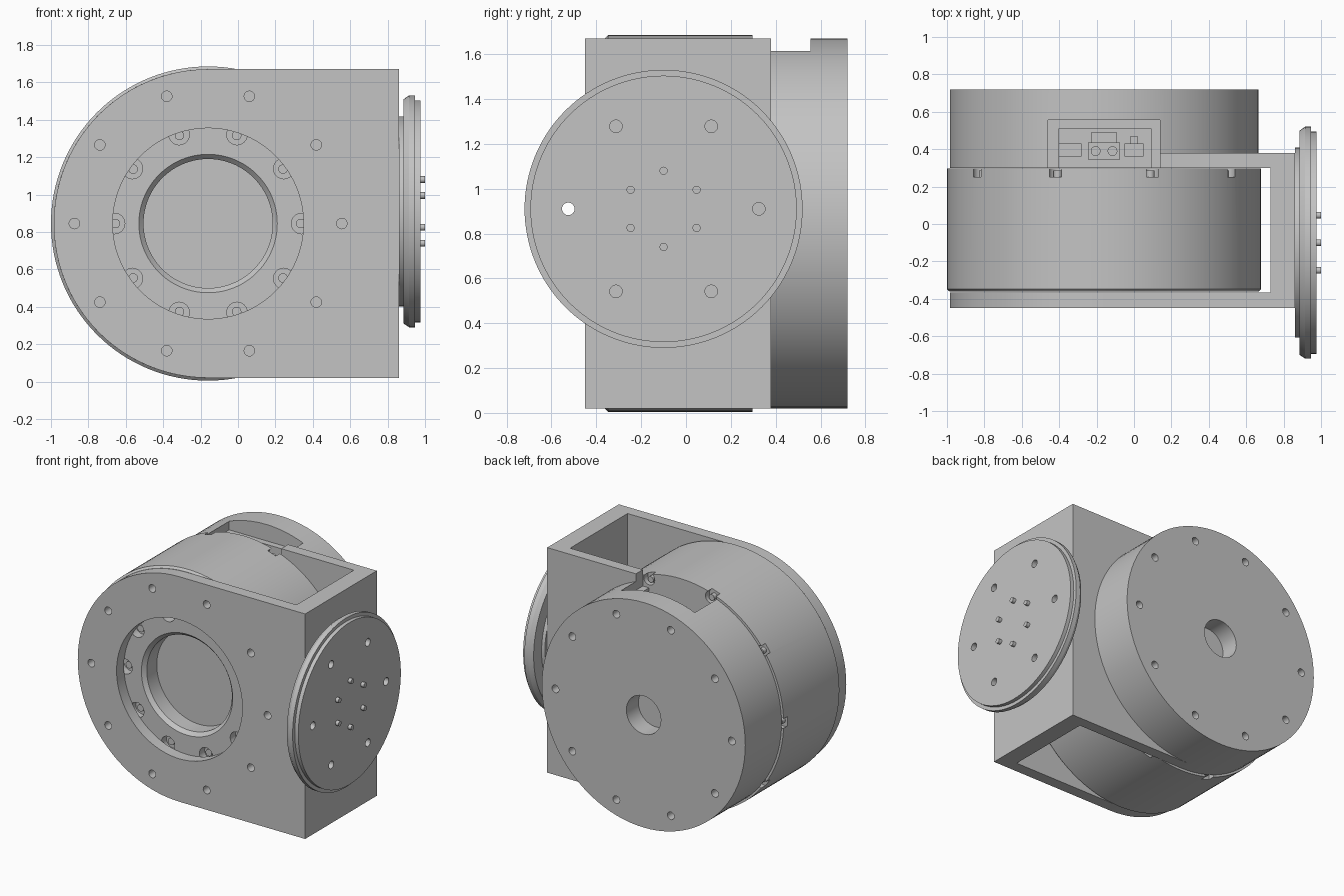
import bpy
import bmesh
from math import cos, sin, pi, radians

if "Cube" in bpy.data.objects:
    bpy.data.objects.remove(bpy.data.objects["Cube"], do_unlink=True)

grey = bpy.data.materials.new("machined grey")
grey.use_nodes = True
grey.diffuse_color = (0.55, 0.55, 0.55, 1)
grey.node_tree.nodes["Principled BSDF"].inputs["Base Color"].default_value = (0.55, 0.55, 0.55, 1)

CX, CZ = -0.16, 0.845      # main axis, along y
FY, FZ = -0.10, 0.91       # output flange axis, along x
TENTHS = [i * pi / 5 for i in range(10)]
SIXTHS = [i * pi / 3 for i in range(6)]


def lathe(bm, profile, axis, u, v, n=96):
    """Revolve (radius, position) points about a y or x axis and cap both ends."""
    rings = []
    for r, a in profile:
        ring = []
        for i in range(n):
            t = 2 * pi * i / n
            p, q = u + r * cos(t), v + r * sin(t)
            ring.append(bm.verts.new((p, a, q) if axis == "Y" else (a, p, q)))
        rings.append(ring)
    for lo, hi in zip(rings, rings[1:]):
        for i in range(n):
            j = (i + 1) % n
            bm.faces.new((lo[i], lo[j], hi[j], hi[i]))
    bm.faces.new(rings[0])
    bm.faces.new(rings[-1])


def rod(bm, r, a, b, axis, u, v, n=24):
    lathe(bm, [(r, a), (r, b)], axis, u, v, n)


def circle_of_rods(bm, angles, ring, r, a, b, axis, u, v):
    for t in angles:
        rod(bm, r, a, b, axis, u + ring * cos(t), v + ring * sin(t))


def box(bm, x0, x1, y0, y1, z0, z1):
    for vert in bmesh.ops.create_cube(bm, size=1)["verts"]:
        c = vert.co
        vert.co = ((x0 + x1) / 2 + c.x * (x1 - x0), (y0 + y1) / 2 + c.y * (y1 - y0),
                   (z0 + z1) / 2 + c.z * (z1 - z0))


def make(name, bm):
    bmesh.ops.recalc_face_normals(bm, faces=bm.faces)
    mesh = bpy.data.meshes.new(name)
    bm.to_mesh(mesh)
    bm.free()
    mesh.materials.append(grey)
    obj = bpy.data.objects.new(name, mesh)
    bpy.context.collection.objects.link(obj)
    return obj


def carve(obj, bm):
    """Subtract a cutter mesh and apply the result."""
    cutter = make("cutter", bm)
    cutter.hide_render = True
    mod = obj.modifiers.new("carve", "BOOLEAN")
    mod.operation, mod.solver, mod.object = "DIFFERENCE", "EXACT", cutter
    bpy.context.view_layer.objects.active = obj
    bpy.ops.object.modifier_apply(modifier=mod.name)
    bpy.data.objects.remove(cutter, do_unlink=True)


def cable_slot(obj):
    bm = bmesh.new()
    box(bm, -0.46, 0.14, 0.25, 0.555, 1.55, 1.9)
    carve(obj, bm)
    bm = bmesh.new()
    box(bm, -0.40, 0.09, 0.25, 0.51, 1.40, 1.6)
    carve(obj, bm)


# Bracket: rounded profile extruded front to back, then hollowed
bm = bmesh.new()
arc = [pi / 2 + pi * i / 48 for i in range(49)]
outline = [(CX + 0.825 * cos(t), CZ + 0.825 * sin(t)) for t in arc]
outline += [(0.86, 0.02), (0.86, 1.67)]
front = bm.faces.new([bm.verts.new((x, -0.45, z)) for x, z in outline])
back = bmesh.ops.extrude_face_region(bm, geom=[front])["geom"]
bmesh.ops.translate(bm, vec=(0, 0.83, 0),
                    verts=[g for g in back if isinstance(g, bmesh.types.BMVert)])
bracket = make("bracket", bm)
bm = bmesh.new()
box(bm, -1.2, 0.73, -0.365, 0.30, -0.2, 1.9)
carve(bracket, bm)
bm = bmesh.new()
rod(bm, 0.51, -0.5, -0.33, "Y", CX, CZ, 96)
circle_of_rods(bm, TENTHS, 0.715, 0.028, -0.5, -0.33, "Y", CX, CZ)
carve(bracket, bm)
cable_slot(bracket)

# Motor drum with central recess, front counterbores and rear rim notches
bm = bmesh.new()
lathe(bm, [(0.345, -0.22), (0.345, -0.335), (0.37, -0.362), (0.825, -0.362),
           (0.84, -0.348), (0.84, 0.297)], "Y", CX, CZ, 128)
motor = make("motor_drum", bm)
bm = bmesh.new()
circle_of_rods(bm, TENTHS, 0.50, 0.055, -0.4, -0.30, "Y", CX, CZ)
circle_of_rods(bm, TENTHS, 0.81, 0.045, 0.25, 0.35, "Y", CX, CZ)
carve(motor, bm)

# Screw heads seated in the counterbores and notches
bm = bmesh.new()
circle_of_rods(bm, TENTHS, 0.495, 0.025, -0.33, -0.295, "Y", CX, CZ)
circle_of_rods(bm, TENTHS, 0.80, 0.022, 0.245, 0.285, "Y", CX, CZ)
screws = make("drum_screws", bm)

# Rear cover with bolt holes, centre hole and cable slot
bm = bmesh.new()
rod(bm, 0.825, 0.38, 0.72, "Y", CX, CZ, 96)
cover = make("rear_cover", bm)
bm = bmesh.new()
rod(bm, 0.14, 0.58, 0.8, "Y", CX, CZ, 48)
circle_of_rods(bm, TENTHS, 0.715, 0.028, 0.62, 0.8, "Y", CX, CZ)
carve(cover, bm)
cable_slot(cover)

# Connectors inside the cable slot
bm = bmesh.new()
box(bm, -0.40, -0.28, 0.36, 0.43, 1.39, 1.50)
box(bm, -0.05, 0.05, 0.36, 0.43, 1.39, 1.50)
box(bm, -0.02, 0.02, 0.43, 0.47, 1.39, 1.48)
sockets = make("signal_connectors", bm)
bm = bmesh.new()
box(bm, -0.245, -0.075, 0.345, 0.435, 1.39, 1.52)
box(bm, -0.23, -0.09, 0.435, 0.49, 1.39, 1.46)
power = make("power_connector", bm)
bm = bmesh.new()
for x in (-0.205, -0.115):
    bmesh.ops.create_cone(bm, cap_ends=True, segments=24, radius1=0.026, radius2=0.026, depth=0.02)
    bmesh.ops.translate(bm, vec=(x, 0.39, 1.525), verts=bm.verts[-48:])
pins = make("power_contacts", bm)

# Output flange with stepped rim and through holes
bm = bmesh.new()
lathe(bm, [(0.508, 0.86), (0.508, 0.886), (0.60, 0.886), (0.62, 0.915), (0.62, 0.947),
           (0.594, 0.947), (0.594, 0.975)], "X", FY, FZ, 128)
flange = make("output_flange", bm)
bm = bmesh.new()
circle_of_rods(bm, SIXTHS, 0.425, 0.028, 0.8, 1.1, "X", FY, FZ)
carve(flange, bm)

# Dowel pins on the flange face
bm = bmesh.new()
circle_of_rods(bm, [t + pi / 6 for t in SIXTHS], 0.17, 0.018, 0.96, 1.0, "X", FY, FZ)
dowels = make("flange_pins", bm)

# Smooth the round surfaces, keep machined edges sharp
bpy.ops.object.select_all(action="DESELECT")
for obj in (bracket, motor, screws, cover, sockets, power, pins, flange, dowels):
    obj.select_set(True)
bpy.context.view_layer.objects.active = bracket
bpy.ops.object.shade_smooth_by_angle(angle=radians(25))
